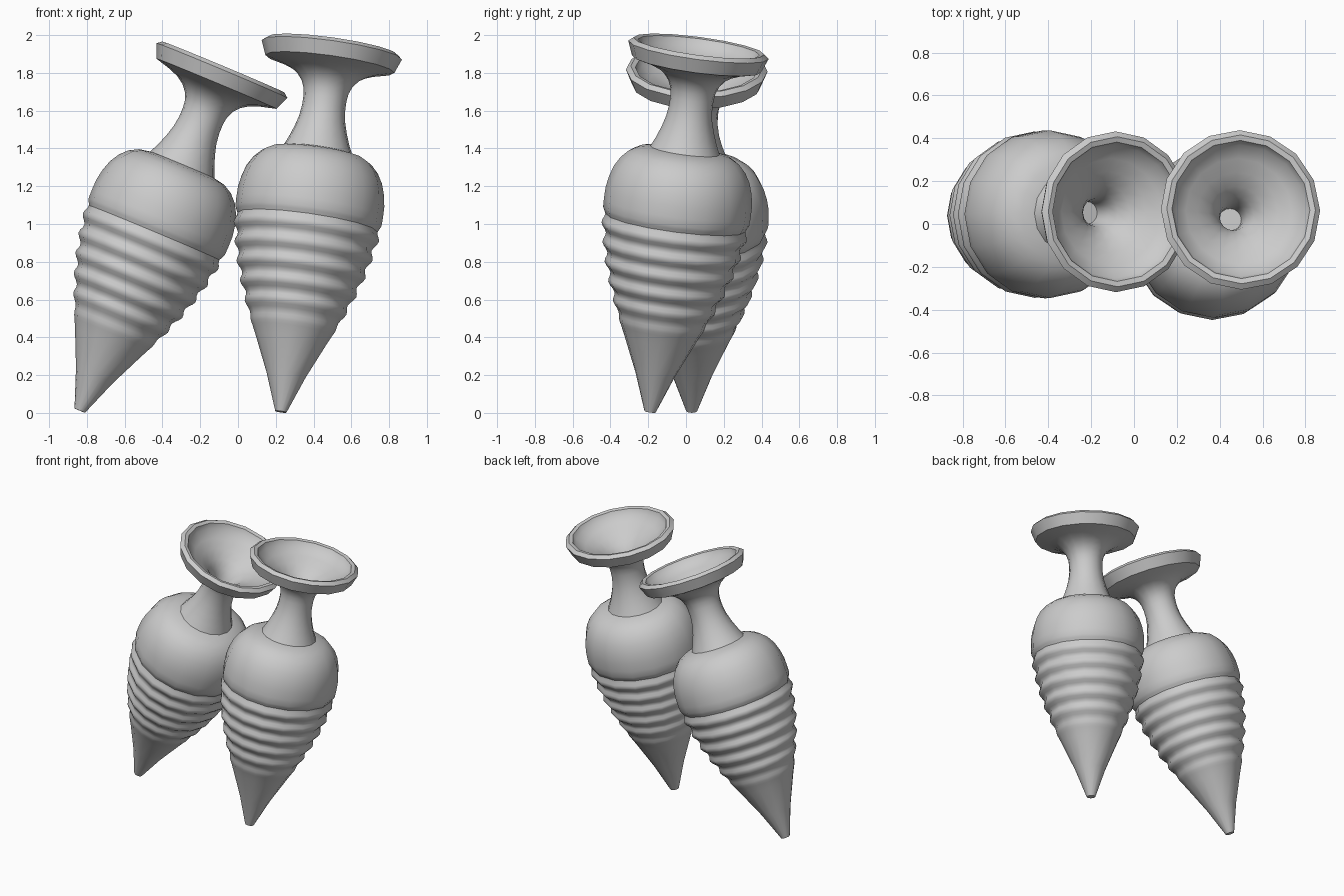
import bpy, bmesh, math
from mathutils import Vector

if "Cube" in bpy.data.objects:
    bpy.data.objects.remove(bpy.data.objects["Cube"])

SIDES = 16


def smooth_radius(keys, t):
    # Catmull-Rom style interpolation of (height, radius) keys
    for i in range(len(keys) - 1):
        (t0, r0), (t1, r1) = keys[i], keys[i + 1]
        if t <= t1:
            def slope(j):
                a, b = keys[max(j - 1, 0)], keys[min(j + 1, len(keys) - 1)]
                return (b[1] - a[1]) / (b[0] - a[0])
            h = t1 - t0
            s = (t - t0) / h
            return ((2*s**3 - 3*s**2 + 1) * r0 + (s**3 - 2*s**2 + s) * h * slope(i)
                    + (3*s**2 - 2*s**3) * r1 + (s**3 - s**2) * h * slope(i + 1))
    return keys[-1][1]


def body_profile():
    # ribbed tapering belly
    keys = [(0.0, 0.03), (0.2, 0.105), (0.4, 0.195), (0.6, 0.278),
            (0.8, 0.343), (1.0, 0.382), (1.1, 0.392)]
    pts = [(0.03, 0.0), (0.105, 0.2), (0.19, 0.39)]
    t = 0.44
    while t < 1.06:
        fade = min(1, (t - 0.40) / 0.2, (1.08 - t) / 0.06)
        rib = 0.011 * fade * math.cos(2 * math.pi * (t - 0.97) / 0.103)
        pts.append((smooth_radius(keys, t) + rib, t))
        t += 0.0171
    # rounded shoulder
    pts += [(0.392, 1.10), (0.391, 1.16), (0.381, 1.22), (0.362, 1.28),
            (0.333, 1.33), (0.295, 1.37), (0.245, 1.398), (0.185, 1.41)]
    return pts


# neck, flared rim and inner funnel
NECK = [(0.185, 1.41), (0.162, 1.46), (0.14, 1.52), (0.123, 1.58), (0.115, 1.64),
        (0.115, 1.69), (0.12, 1.73), (0.136, 1.77), (0.165, 1.805), (0.205, 1.832),
        (0.255, 1.852), (0.345, 1.876), (0.375, 1.952), (0.35, 1.972), (0.325, 1.966),
        (0.31, 1.93), (0.25, 1.892), (0.19, 1.857), (0.13, 1.812), (0.09, 1.765),
        (0.065, 1.71), (0.055, 1.65), (0.053, 1.60)]


def vase(name, tip, rim):
    bm = bmesh.new()
    rings = []
    for r, t in body_profile() + NECK[1:]:
        rings.append([bm.verts.new((r * math.cos(2 * math.pi * k / SIDES),
                                    r * math.sin(2 * math.pi * k / SIDES), t))
                      for k in range(SIDES)])
    for a, b in zip(rings, rings[1:]):
        for k in range(SIDES):
            n = (k + 1) % SIDES
            bm.faces.new((a[k], a[n], b[n], b[k]))
    bm.faces.new(rings[0][::-1])
    bm.faces.new(rings[-1])
    mesh = bpy.data.meshes.new(name)
    bm.to_mesh(mesh)
    bm.free()
    ob = bpy.data.objects.new(name, mesh)
    bpy.context.collection.objects.link(ob)
    # lean the vase along the line from tip to rim centre
    axis = Vector(rim) - Vector(tip)
    ob.rotation_mode = 'QUATERNION'
    ob.rotation_quaternion = Vector((0, 0, 1)).rotation_difference(axis)
    ob.location = tip
    bpy.ops.object.select_all(action='DESELECT')
    ob.select_set(True)
    bpy.context.view_layer.objects.active = ob
    bpy.ops.object.shade_smooth_by_angle(angle=math.radians(35))


vase("left_amphora", (-0.838, 0.03, 0.012), (-0.085, 0.057, 1.812))
vase("right_amphora", (0.227, -0.19, 0.006), (0.497, 0.066, 1.924))
